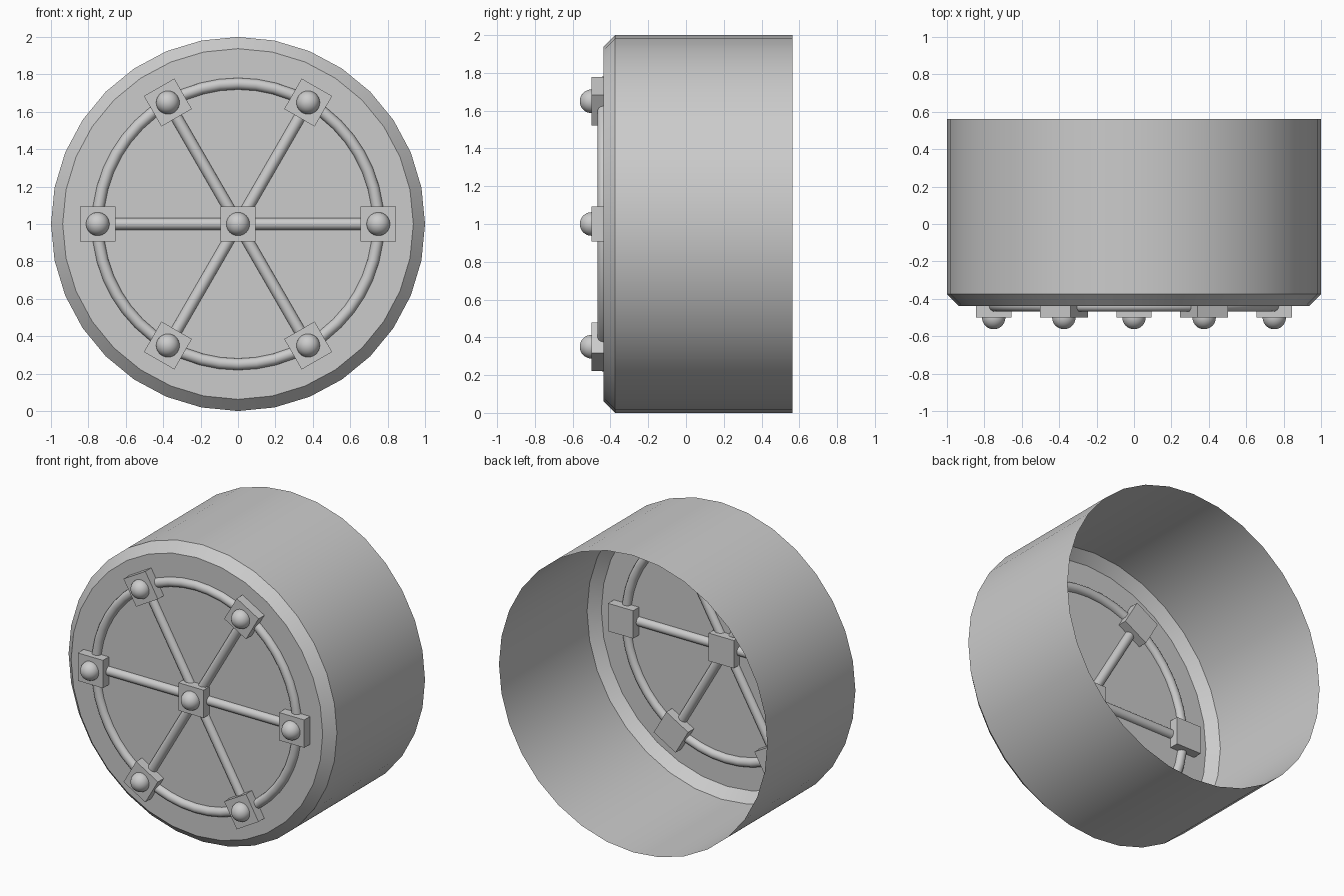
import bpy, bmesh, math
from mathutils import Matrix, Vector

if "Cube" in bpy.data.objects:
    bpy.data.objects.remove(bpy.data.objects["Cube"])

FACE_Y = -0.4375          # plane of the drum head
CENTRE = Vector((0, FACE_Y, 1))
RIM_R = 0.75              # radius of the ring of studs
TUBE_R = 0.031
BLOCK = 0.1875


def smooth(obj):
    bpy.ops.object.select_all(action='DESELECT')
    obj.select_set(True)
    bpy.context.view_layer.objects.active = obj
    bpy.ops.object.shade_smooth_by_angle(angle=math.radians(30))


def polar(angle, radius, y=FACE_Y):
    return Vector((radius * math.cos(angle), y, 1 + radius * math.sin(angle)))


# Drum shell: chamfered front, closed head, open back
def build_drum(sides=32):
    bm = bmesh.new()
    rings = []
    for radius, y in ((0.9375, FACE_Y), (1.0, -0.375), (1.0, 0.5625)):
        rings.append([bm.verts.new(polar(2 * math.pi * i / sides, radius, y))
                      for i in range(sides)])
    bm.faces.new(rings[0])
    for a, b in zip(rings, rings[1:]):
        for i in range(sides):
            j = (i + 1) % sides
            bm.faces.new((a[i], b[i], b[j], a[j]))
    bmesh.ops.recalc_face_normals(bm, faces=bm.faces)
    if bm.faces[:][0].normal.y > 0:
        bmesh.ops.reverse_faces(bm, faces=bm.faces)
    mesh = bpy.data.meshes.new("drum_shell")
    bm.to_mesh(mesh)
    bm.free()
    obj = bpy.data.objects.new("drum_shell", mesh)
    bpy.context.collection.objects.link(obj)
    smooth(obj)


# Square block with a round stud on its front
def build_stud(name, location, angle):
    bpy.ops.mesh.primitive_cube_add(size=1, location=location, rotation=(0, -angle, 0))
    block = bpy.context.object
    block.name = name + "_block"
    block.scale = (BLOCK, 0.125, BLOCK)
    bpy.ops.mesh.primitive_uv_sphere_add(segments=32, ring_count=16, radius=0.0625,
                                         location=location + Vector((0, -0.0625, 0)),
                                         rotation=(math.pi / 2, 0, 0))
    bpy.context.object.name = name + "_stud"
    smooth(bpy.context.object)


build_drum()

# Round rail on the head
bpy.ops.mesh.primitive_torus_add(major_segments=48, minor_segments=16, major_radius=RIM_R,
                                 minor_radius=TUBE_R, location=CENTRE,
                                 rotation=(math.pi / 2, 0, 0))
bpy.context.object.name = "ring_rail"
smooth(bpy.context.object)

# Three crossing bars
for i in range(3):
    bpy.ops.mesh.primitive_cylinder_add(vertices=16, radius=TUBE_R, depth=2 * RIM_R,
                                        location=CENTRE,
                                        rotation=(0, math.pi / 2 - i * math.pi / 3, 0))
    bpy.context.object.name = f"cross_bar_{i + 1}"
    smooth(bpy.context.object)

# Hub and six outer studs
build_stud("hub", CENTRE, 0)
for i in range(6):
    a = i * math.pi / 3
    build_stud(f"outer_{i + 1}", polar(a, RIM_R), a)
